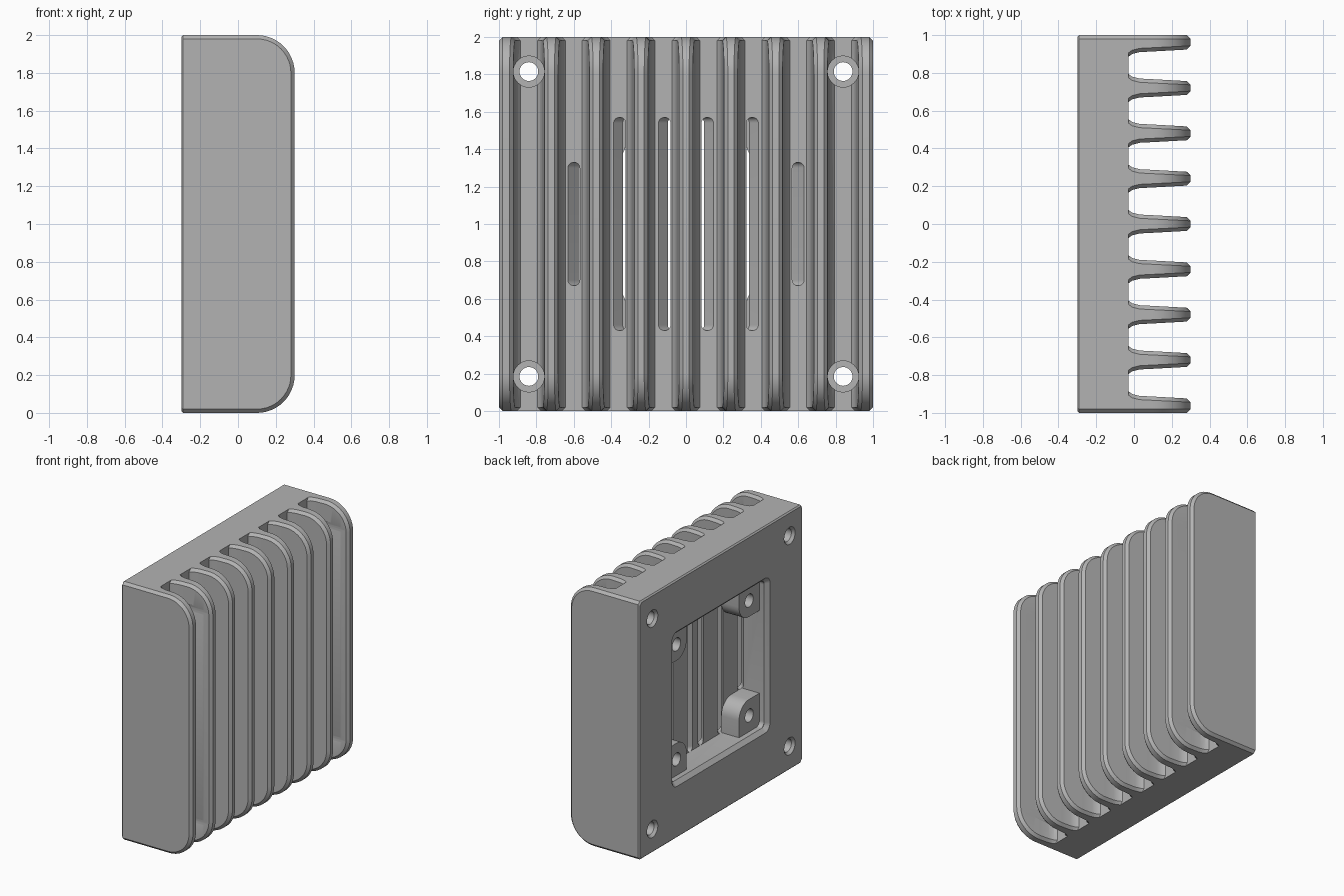
import bpy, bmesh
from math import sin, cos, pi

old = bpy.data.objects.get("Cube")
if old:
    bpy.data.objects.remove(old)

grey = bpy.data.materials.new("Matte grey")
grey.use_nodes = True
grey.diffuse_color = (0.45, 0.45, 0.45, 1)
grey.node_tree.nodes["Principled BSDF"].inputs["Base Color"].default_value = (0.45, 0.45, 0.45, 1)

C = 0.02       # edge chamfer
FLOOR = -0.03  # bottom of the channels between fins


def finish(name, bm):
    bmesh.ops.recalc_face_normals(bm, faces=bm.faces[:])
    mesh = bpy.data.meshes.new(name)
    bm.to_mesh(mesh)
    bm.free()
    mesh.materials.append(grey)
    ob = bpy.data.objects.new(name, mesh)
    bpy.context.collection.objects.link(ob)
    return ob


def loft(name, rings, cap):
    bm = bmesh.new()
    rows = [[bm.verts.new(p) for p in ring] for ring in rings]
    n = len(rows[0])
    for a, b in zip(rows, rows[1:]):
        for i in range(n):
            j = (i + 1) % n
            bm.faces.new((a[i], a[j], b[j], b[i]))
    for row in (rows[0], rows[-1]):
        for ids in cap:
            bm.faces.new([row[i] for i in ids])
    return finish(name, bm)


def octagon(x_side, x_end, y0, y1, z_side, z_end):
    # chamfered section: broad sides at y0 and y1, ends at +-z_end
    half = [(x_side, y1, z_side), (x_end, y1 - C, z_end),
            (x_end, y0 + C, z_end), (x_side, y0, z_side)]
    ring = half + [(x, y, -z) for x, y, z in reversed(half)]
    return [(x, y, z + 1) for x, y, z in ring]


CAP = [(1, 2, 5, 6), (0, 1, 6, 7), (2, 3, 4, 5)]


def rounded(y, z, w, h, r, corners=(1, 1, 1, 1), steps=8):
    # rounded rectangle outline centred on y, z
    pts = []
    for k, (sy, sz) in enumerate(((1, 1), (-1, 1), (-1, -1), (1, -1))):
        if not corners[k]:
            pts.append((y + sy * w, z + sz * h))
            continue
        for i in range(steps + 1):
            a = (k + i / steps) * pi / 2
            pts.append((y + sy * (w - r) + r * cos(a), z + sz * (h - r) + r * sin(a)))
    return pts


def circle(y, z, r, n=32):
    return [(y + r * cos(2 * pi * i / n), z + r * sin(2 * pi * i / n)) for i in range(n)]


def prism(name, x0, outline0, x1, outline1=None):
    rings = [[(x, y, z + 1) for y, z in o]
             for x, o in ((x0, outline0), (x1, outline1 or outline0))]
    return loft(name, rings, [range(len(outline0))])


def cut(ob, cutters):
    bpy.context.view_layer.objects.active = ob
    for c in cutters:
        m = ob.modifiers.new("cut", 'BOOLEAN')
        m.operation, m.solver, m.object = 'DIFFERENCE', 'EXACT', c
        bpy.ops.object.modifier_apply(modifier=m.name)


# base block
base = loft("base_block", [octagon(-0.3, -0.3, -0.99, 0.99, 0.97, 0.99),
                           octagon(-0.29, -0.29, -1, 1, 1 - C, 1),
                           octagon(FLOOR, FLOOR, -1, 1, 1 - C, 1)], CAP)


# fins with flared roots, drafted sides and rounded ends
def half_thickness(x):
    if x < 0:
        return 0.075 - 0.75 * (x - FLOOR)
    if x < 0.03:
        return 0.06 - 0.25 * (x + 0.01)
    return 0.05 - 0.05 * (x - 0.03)


stations = [(x, x, 1 - C, 1) for x in (FLOOR, -0.01, 0.03)]
for i in range(13):
    a = i * pi / 24
    stations.append((0.1 + (0.2 - C) * sin(a), 0.1 + 0.2 * sin(a),
                     0.8 + (0.2 - C) * cos(a), 0.8 + 0.2 * cos(a)))

fins = []
for k in range(-4, 5):
    rings = []
    for xs, xe, zs, ze in stations:
        t = half_thickness(xe)
        # the outermost fins are flush with the sides of the base
        y0 = -1 if k == -4 else k * 0.24 - t
        y1 = 1 if k == 4 else k * 0.24 + t
        rings.append(octagon(xs, xe, y0, y1, zs, ze))
    fins.append(loft("fin_%d" % (k + 5), rings, CAP))

# cavity with chamfered rim
cutters = [prism("cavity_cutter", -0.35, rounded(0, 0, 0.57, 0.57, 0.04), -0.08),
           prism("rim_cutter", -0.31, rounded(0, 0, 0.61, 0.61, 0.07),
                 -0.27, rounded(0, 0, 0.57, 0.57, 0.03))]

# slanted vent slots
for s in (-1, 1):
    for y, h in ((0.115, 0.57), (0.355, 0.57), (0.6, 0.33)):
        cutters.append(prism("slot_cutter", -0.11, rounded(s * (y - 0.08), 0, 0.032, h, 0.031),
                             0.0, rounded(s * (y + 0.03), 0, 0.032, h, 0.031)))

# corner screw holes with counterbores, and mounting bosses in the cavity
bores, bosses = [], []
for sy in (-1, 1):
    for sz in (-1, 1):
        y, z = sy * 0.84, sz * 0.815
        cutters.append(prism("hole_cutter", -0.4, circle(y, z, 0.05), 0.2))
        cutters.append(prism("entry_cutter", -0.31, circle(y, z, 0.075), -0.28, circle(y, z, 0.05)))
        bores.append(prism("counterbore_cutter", -0.07, circle(y, z, 0.083), 0.35))

        inner = [(-sy, -sz) == q for q in ((1, 1), (-1, 1), (-1, -1), (1, -1))]
        shape = rounded(sy * 0.447, sz * 0.447, 0.127, 0.127, 0.12, inner)
        boss = prism("mounting_boss", -0.23, shape, -0.078)
        pilot = prism("pilot_cutter", -0.3, circle(sy * 0.445, sz * 0.445, 0.05), -0.1)
        cut(boss, [pilot])
        bpy.data.objects.remove(pilot)
        bosses.append(boss)

cut(base, cutters + bores)
for i in (0, 1, 7, 8):
    cut(fins[i], bores)
for c in cutters + bores:
    bpy.data.objects.remove(c)

# smooth shading on the rounded parts
bpy.ops.object.select_all(action='DESELECT')
for ob in [base] + fins + bosses:
    ob.select_set(True)
bpy.context.view_layer.objects.active = base
bpy.ops.object.shade_smooth_by_angle(angle=0.4)
